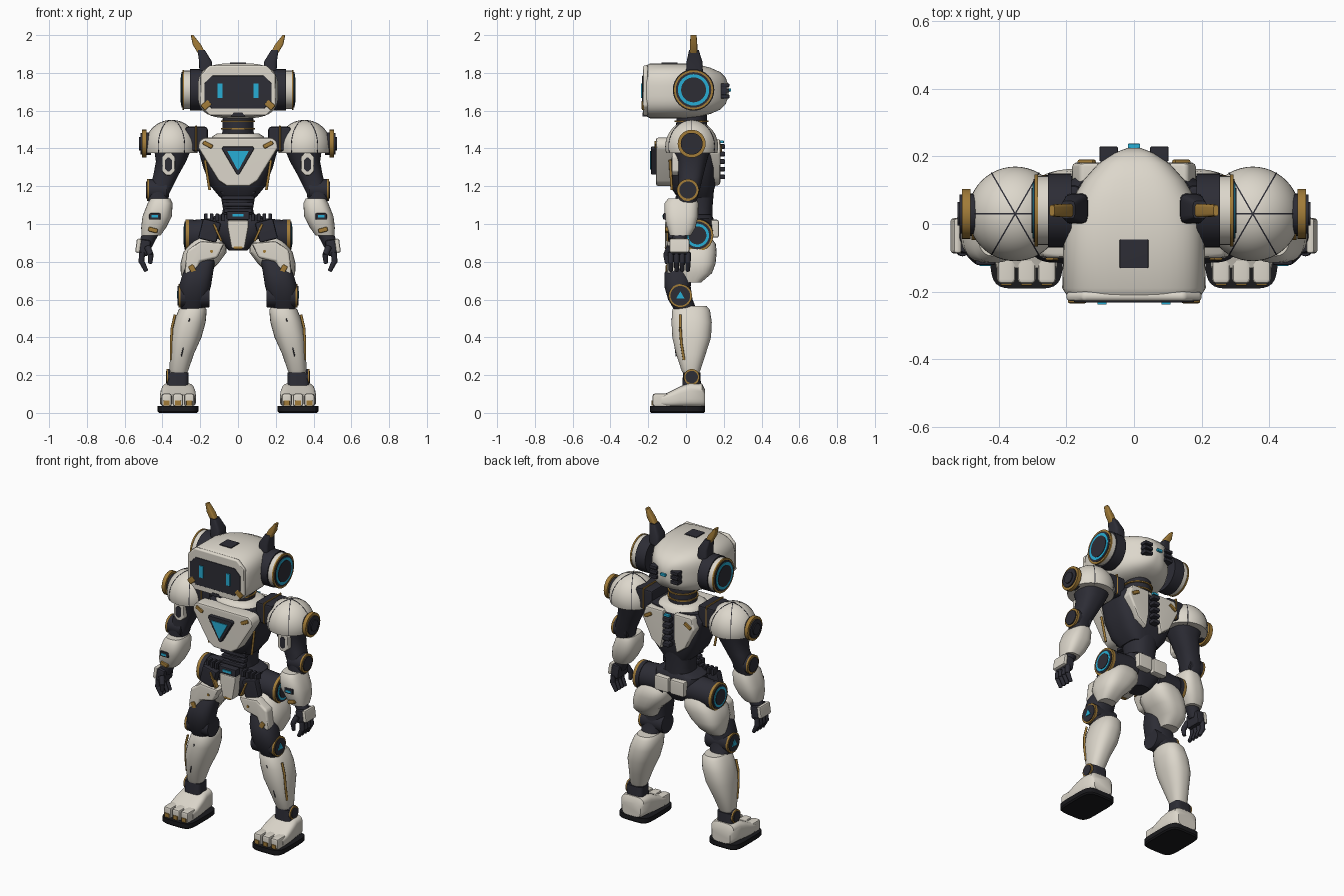
import bpy
import bmesh
from math import cos, sin, pi, radians
from mathutils import Matrix, Vector, Euler

if "Cube" in bpy.data.objects:
    bpy.data.objects.remove(bpy.data.objects["Cube"])


def material(name, red, green, blue):
    mat = bpy.data.materials.new(name)
    mat.use_nodes = True
    colour = (red, green, blue, 1)
    mat.diffuse_color = colour
    shader = mat.node_tree.nodes["Principled BSDF"]
    shader.inputs["Base Color"].default_value = colour
    shader.inputs["Roughness"].default_value = .6
    return mat


white = material("warm white shell", .72, .68, .6)
dark = material("charcoal frame", .026, .026, .036)
black = material("black rubber", .01, .01, .012)
gold = material("bronze gold", .36, .2, .04)
cyan = material("cyan light", .02, .42, .66)


# Shared finishing: optional bevel, shading, mirrored copy for paired parts
def finish(name, mat, bm, bevel=0, pair=False):
    bmesh.ops.recalc_face_normals(bm, faces=bm.faces)
    if bevel:
        edges = [e for e in bm.edges if len(e.link_faces) == 2 and e.calc_face_angle() > .6]
        bmesh.ops.bevel(bm, geom=edges, offset=bevel, segments=2, profile=.5,
                        affect='EDGES', clamp_overlap=True)
    mesh = bpy.data.meshes.new(name)
    bm.to_mesh(mesh)
    bm.free()
    mesh.materials.append(mat)
    mesh.polygons.foreach_set("use_smooth", [True] * len(mesh.polygons))
    mesh.set_sharp_from_angle(angle=radians(40))
    obj = bpy.data.objects.new(name, mesh)
    bpy.context.scene.collection.objects.link(obj)
    if pair:
        mirror = obj.modifiers.new("mirror", 'MIRROR')
        mirror.use_mirror_merge = False
    if bevel:
        obj.modifiers.new("flat_normals", 'WEIGHTED_NORMAL').keep_sharp = True
    return obj


def loft(name, mat, sections, axis='Z', power=2.5, steps=32, pair=False, bevel=0):
    # each section: position along axis, two centre values, two radii
    bm = bmesh.new()
    rings = []
    for along, ca, cb, ra, rb in sections:
        ring = []
        for i in range(steps):
            c, s = cos(2 * pi * (i + .5) / steps), sin(2 * pi * (i + .5) / steps)
            a = ca + ra * abs(c) ** (2 / power) * (1 if c > 0 else -1)
            b = cb + rb * abs(s) ** (2 / power) * (1 if s > 0 else -1)
            ring.append(bm.verts.new((a, b, along) if axis == 'Z' else (a, along, b)))
        rings.append(ring)
    for low, high in zip(rings, rings[1:]):
        for i in range(steps):
            j = (i + 1) % steps
            bm.faces.new((low[i], low[j], high[j], high[i]))
    bm.faces.new(rings[0])
    bm.faces.new(rings[-1])
    return finish(name, mat, bm, bevel, pair)


def box(name, mat, centre, size, turn=(0, 0, 0), bevel=.006, pair=False):
    bm = bmesh.new()
    rotation = Euler([radians(t) for t in turn]).to_matrix().to_4x4()
    matrix = Matrix.Translation(centre) @ rotation @ Matrix.Diagonal((*size, 1))
    bmesh.ops.create_cube(bm, size=1, matrix=matrix)
    return finish(name, mat, bm, bevel, pair)


def limb(name, mat, start, end, r_start, r_end, pair=True, bevel=0, sides=32):
    bm = bmesh.new()
    start, end = Vector(start), Vector(end)
    way = end - start
    matrix = Matrix.Translation((start + end) / 2) @ way.to_track_quat('Z', 'Y').to_matrix().to_4x4()
    bmesh.ops.create_cone(bm, cap_ends=True, segments=sides, radius1=r_start, radius2=r_end,
                          depth=way.length, matrix=matrix)
    return finish(name, mat, bm, bevel, pair)


def stack(name, x, y, z, layers):
    # coaxial discs, each one reaching a little further outward
    for label, mat, radius, depth in layers:
        limb(name + "_" + label, mat, (x, y, z), (x + depth, y, z), radius, radius)
        x += depth


def plate(name, mat, outline, front, back, bevel=.006, pair=False):
    bm = bmesh.new()
    face = bm.faces.new([bm.verts.new((x, front, z)) for x, z in outline])
    extruded = bmesh.ops.extrude_face_region(bm, geom=[face])["geom"]
    moved = [v for v in extruded if isinstance(v, bmesh.types.BMVert)]
    bmesh.ops.translate(bm, verts=moved, vec=(0, back - front, 0))
    return finish(name, mat, bm, bevel, pair)


def octagon(x, z, w, h, cut):
    corners = [(w, h - cut), (w - cut, h), (cut - w, h), (-w, h - cut)]
    corners += [(-a, -b) for a, b in corners]
    return [(x + a, z + b) for a, b in corners]


def symmetric(half):
    return half + [(-x, z) for x, z in reversed(half)]


# Head shell, visor and eyes
loft("head_shell", white, [
    (-.21, 0, 1.705, .2, .135), (-.19, 0, 1.705, .213, .146), (0, 0, 1.705, .208, .146),
    (.07, 0, 1.705, .185, .138), (.13, 0, 1.705, .15, .122), (.18, 0, 1.705, .105, .1),
    (.21, 0, 1.705, .06, .07), (.225, 0, 1.705, .02, .03)], axis='Y', power=3.2, steps=48)
plate("face_bezel", white, octagon(0, 1.707, .2, .133, .05), -.228, -.2, bevel=.01)
plate("visor", dark, octagon(0, 1.698, .178, .087, .04), -.232, -.22, bevel=.003)
box("eye", cyan, (.095, -.234, 1.705), (.026, .008, .075), bevel=0, pair=True)
box("visor_corner", gold, (.168, -.225, 1.63), (.05, .02, .035), turn=(0, 40, 0), pair=True)
plate("chin_vent", dark, symmetric([(.04, 1.57), (.022, 1.59)]), -.231, -.21, bevel=0)
box("crown_panel", dark, (0, -.088, 1.85), (.085, .085, .012), bevel=.003)
for i in range(3):
    box("rear_vent", dark, (.075, .207, 1.675 + .03 * i), (.055, .045, .02), pair=True, bevel=.004)
box("rear_vent_back", dark, (.075, .195, 1.705), (.045, .04, .08), pair=True)
box("rear_light", cyan, (0, .226, 1.71), (.036, .024, .016), bevel=.002)

# Ear drums and antennae
stack("ear", .185, .04, 1.71, [
    ("mount", dark, .11, .07), ("drum", white, .102, .03), ("rim", gold, .106, .01),
    ("dish", dark, .094, .003), ("light", cyan, .083, .003), ("hub", dark, .066, .003)])
loft("antenna_socket", dark, [(1.8, .17, .045, .035, .045), (1.86, .172, .045, .034, .042),
     (1.92, .195, .042, .02, .026)], power=5, steps=16, pair=True)
loft("antenna_blade", gold, [(1.9, .19, .04, .02, .02), (1.95, .218, .04, .022, .02),
     (2, .243, .04, .007, .016)], power=5, steps=16, pair=True)

# Neck and collar
limb("neck", dark, (0, .03, 1.44), (0, .03, 1.58), .085, .08, pair=False)
for height in (1.505, 1.545):
    limb("neck_ring", gold, (0, .03, height - .004), (0, .03, height + .004), .09, .09, pair=False)
loft("collar", white, [(1.44, 0, .03, .15, .13), (1.465, 0, .03, .135, .12),
     (1.48, 0, .03, .11, .1)])

# Torso core, waist bellows and chest armour
loft("torso_core", dark, [(1.14, 0, .045, .095, .09), (1.2, 0, .035, .145, .12),
     (1.3, 0, .03, .185, .135), (1.41, 0, .03, .215, .13), (1.455, 0, .03, .18, .12)], power=3.5)
loft("waist", dark, [(.98, 0, .05, .1, .09), (1.08, 0, .05, .08, .09), (1.2, 0, .05, .1, .1)])
for i in range(4):
    box("waist_rib", dark, (0, -.035, 1.07 + .034 * i), (.15 + .012 * i, .04, .022))
chest = symmetric([(.06, 1.2), (.105, 1.23), (.213, 1.405), (.205, 1.44), (.18, 1.458)])
plate("chest_plate", white, chest, -.16, -.07, bevel=.014)
triangle = symmetric([(.006, 1.262), (.086, 1.398), (.08, 1.41)])
plate("chest_light_frame", dark, triangle, -.185, -.15, bevel=.004)
plate("chest_light", cyan, symmetric([(.004, 1.288), (.057, 1.386)]), -.19, -.18, bevel=0)
box("chest_clip", gold, (.16, -.16, 1.42), (.055, .016, .022), turn=(0, -28, 0), pair=True)
limb("flank_trim", gold, (.175, -.085, 1.34), (.15, -.075, 1.18), .007, .007)
box("shoulder_yoke", dark, (.22, .03, 1.45), (.12, .17, .13), pair=True, bevel=.015)
box("yoke_trim", gold, (.222, .03, 1.455), (.01, .177, .136), pair=True)

# Back armour and spine
blade = [(.035, 1.45), (.16, 1.45), (.185, 1.38), (.12, 1.25), (.055, 1.2), (.035, 1.3)]
plate("back_plate", white, blade, .182, .1, pair=True, bevel=.012)
box("back_clip", gold, (.14, .182, 1.4), (.055, .018, .022), turn=(0, 30, 0), pair=True)
for i in range(5):
    box("spine_bead", dark, (0, .185, 1.25 + .04 * i), (.05, .045, .026), bevel=.008)
box("spine_light", cyan, (0, .19, 1.435), (.04, .02, .014), bevel=.002)

# Pelvis, belt and hip discs
loft("pelvis", dark, [(.86, 0, .04, .05, .06), (.91, 0, .04, .1, .09), (.97, 0, .045, .15, .11),
     (1.03, 0, .045, .15, .1), (1.05, 0, .045, .11, .09)], power=3)
limb("hip_axle", dark, (.08, .06, .95), (.25, .06, .94), .085, .08)
plate("groin_plate", white, symmetric([(.035, .87), (.055, .98), (.058, 1.02)]), -.11, -.04, bevel=.01)
box("groin_tip", gold, (0, -.1, .874), (.05, .025, .016))
box("belt_buckle", dark, (0, -.085, 1.045), (.12, .05, .045))
box("belt_light", cyan, (0, -.112, 1.046), (.06, .008, .014), bevel=0)
for i in range(4):
    box("belt_tooth", dark, (.08 + .03 * i, -.045, 1.035), (.018, .05, .04), pair=True, bevel=.003)
box("hip_flap", dark, (.15, -.07, .965), (.1, .05, .11), turn=(0, -14, 0), pair=True, bevel=.012)
box("flap_trim", gold, (.108, -.088, .955), (.012, .03, .1), turn=(0, 24, 0), pair=True, bevel=.003)
box("rear_belt_pad", white, (.055, .15, .975), (.1, .05, .095), pair=True, bevel=.012)
stack("hip", .235, .06, .94, [
    ("mount", dark, .085, .025), ("rim", gold, .085, .018), ("dish", dark, .074, .004),
    ("light", cyan, .062, .003), ("hub", dark, .048, .003)])

# Legs
loft("thigh_shell", white, [(.925, .155, .055, .075, .08), (.895, .16, .05, .098, .108),
     (.85, .175, .045, .115, .118), (.79, .205, .045, .1, .112), (.74, .23, .05, .073, .088),
     (.69, .235, .03, .052, .05)], power=2.8, pair=True)
plate("thigh_guard", white, [(.07, .9), (.2, .91), (.27, .86), (.285, .74), (.235, .71),
      (.2, .8), (.11, .82)], -.1, -.03, pair=True, bevel=.014)
box("thigh_clip", gold, (.235, -.1, .75), (.03, .016, .07), turn=(0, 28, 0), pair=True)
limb("thigh_bolt", gold, (.14, -.104, .855), (.14, -.09, .855), .008, .008)
loft("lower_thigh", dark, [(.81, .19, -.02, .07, .06), (.74, .212, -.04, .08, .075),
     (.67, .228, -.045, .085, .07), (.6, .238, -.03, .075, .065), (.54, .245, 0, .055, .06)], pair=True)
limb("knee_axle", dark, (.15, -.03, .62), (.31, -.03, .62), .062, .062, bevel=.006)
stack("knee", .3, -.03, .62, [("rim", gold, .062, .016), ("dish", dark, .052, .004)])
limb("knee_light", cyan, (.31, -.03, .618), (.324, -.03, .618), .026, .026, sides=3)
loft("shin_shell", white, [(.565, .238, .025, .06, .085), (.545, .24, .027, .075, .1),
     (.48, .256, .03, .085, .107), (.4, .276, .03, .083, .103), (.31, .297, .026, .063, .078),
     (.23, .312, .026, .051, .052), (.215, .313, .026, .045, .045)], power=2.4, pair=True)
seam = [(.333, -.03, .52), (.35, -.03, .45), (.354, -.025, .37), (.354, -.01, .28)]
for top, bottom in zip(seam, seam[1:]):
    limb("shin_trim", gold, top, bottom, .007, .007, sides=10)
limb("shin_seam", dark, (.256, -.076, .5), (.3, -.052, .3), .003, .003, sides=8)
loft("ankle", dark, [(.13, .32, .03, .058, .05), (.215, .318, .03, .055, .046)], power=4, pair=True)
stack("ankle", .36, .03, .19, [("mount", dark, .042, .01), ("rim", gold, .042, .008),
                               ("hub", dark, .033, .004)])

# Feet
loft("foot_shell", white, [(.1, .318, .08, .065, .045), (.085, .318, .093, .08, .063),
     (.02, .318, .095, .088, .065), (-.03, .318, .085, .094, .056), (-.09, .318, .07, .096, .04),
     (-.13, .318, .065, .09, .03)], axis='Y', power=4, pair=True)
for i in range(3):
    x = .258 + .06 * i
    box("toe", white, (x, -.125, .068), (.055, .105, .07), bevel=.014, pair=True)
    box("toe_clip", gold, (x, -.177, .052), (.032, .01, .026), bevel=.002, pair=True)
loft("sole", black, [(0, .318, -.045, .1, .14), (.008, .318, -.045, .108, .147),
     (.036, .318, -.045, .108, .147)], power=5, pair=True)

# Shoulder domes with radial seams
def keep_above(bm, height):
    geom = bm.verts[:] + bm.edges[:] + bm.faces[:]
    bmesh.ops.bisect_plane(bm, geom=geom, plane_co=(0, 0, height), plane_no=(0, 0, 1), clear_inner=True)
    bmesh.ops.holes_fill(bm, edges=[e for e in bm.edges if e.is_boundary])


place = Matrix.Translation((.352, .03, 1.41))
dome = bmesh.new()
bmesh.ops.create_uvsphere(dome, u_segments=48, v_segments=24, radius=.14, matrix=place)
keep_above(dome, 1.375)
finish("shoulder_dome", white, dome, pair=True)
for angle in (0, 60, 120):
    groove = bmesh.new()
    turn = Matrix.Rotation(radians(angle), 4, 'Z') @ Matrix.Rotation(pi / 2, 4, 'X')
    bmesh.ops.create_cone(groove, cap_ends=True, segments=64, radius1=.1412, radius2=.1412,
                          depth=.004, matrix=place @ turn)
    keep_above(groove, 1.375)
    finish("dome_seam", dark, groove, pair=True)
stack("shoulder", .46, .03, 1.425, [("mount", dark, .06, .025), ("rim", gold, .074, .024),
      ("dish", dark, .058, .008), ("hub", dark, .035, .006)])

# Arms
loft("upper_arm", dark, [(1.4, .345, .03, .1, .1), (1.33, .355, .03, .08, .08),
     (1.25, .385, .025, .065, .065), (1.16, .425, .01, .06, .058), (1.1, .42, 0, .05, .05)], pair=True)
badge = plate("arm_badge", white, octagon(.368, 1.318, .035, .06, .022), -.075, -.03, pair=True)
plate("arm_badge_inset", dark, octagon(.368, 1.315, .018, .036, .012), -.078, -.07, bevel=0, pair=True)
limb("elbow_axle", dark, (.375, .01, 1.18), (.475, .01, 1.18), .058, .058, bevel=.006)
stack("elbow", .47, .01, 1.18, [("rim", gold, .058, .012), ("hub", dark, .045, .006)])
loft("forearm_shell", white, [(1.135, .41, -.02, .052, .075), (1.11, .412, -.024, .066, .09),
     (1.04, .428, -.025, .078, .09), (.98, .447, -.025, .066, .075), (.94, .46, -.03, .05, .056)],
     power=2.8, pair=True)
box("forearm_panel", dark, (.44, -.113, 1.04), (.06, .016, .034), pair=True)
box("forearm_light", cyan, (.44, -.122, 1.04), (.034, .006, .013), bevel=0, pair=True)
box("forearm_clip", gold, (.45, -.096, .968), (.05, .03, .024), turn=(0, -15, 0), pair=True)

# Hands
limb("wrist", dark, (.46, -.03, .96), (.49, -.035, .89), .042, .036)
box("palm", dark, (.493, -.035, .875), (.056, .105, .085), turn=(0, -8, 0), bevel=.014, pair=True)
box("hand_guard", white, (.527, -.035, .885), (.026, .105, .075), turn=(0, -8, 0), bevel=.01, pair=True)
for i in range(4):
    y = -.08 + .03 * i
    limb("finger_base", dark, (.507, y, .85), (.512, y, .795), .016, .015, sides=12, bevel=.004)
    limb("finger_tip", dark, (.512, y, .805), (.485, y, .75), .015, .011, sides=12, bevel=.004)
limb("thumb_base", dark, (.48, -.085, .88), (.462, -.105, .835), .018, .016, sides=12, bevel=.004)
limb("thumb_tip", dark, (.462, -.105, .84), (.465, -.1, .79), .016, .011, sides=12, bevel=.004)
